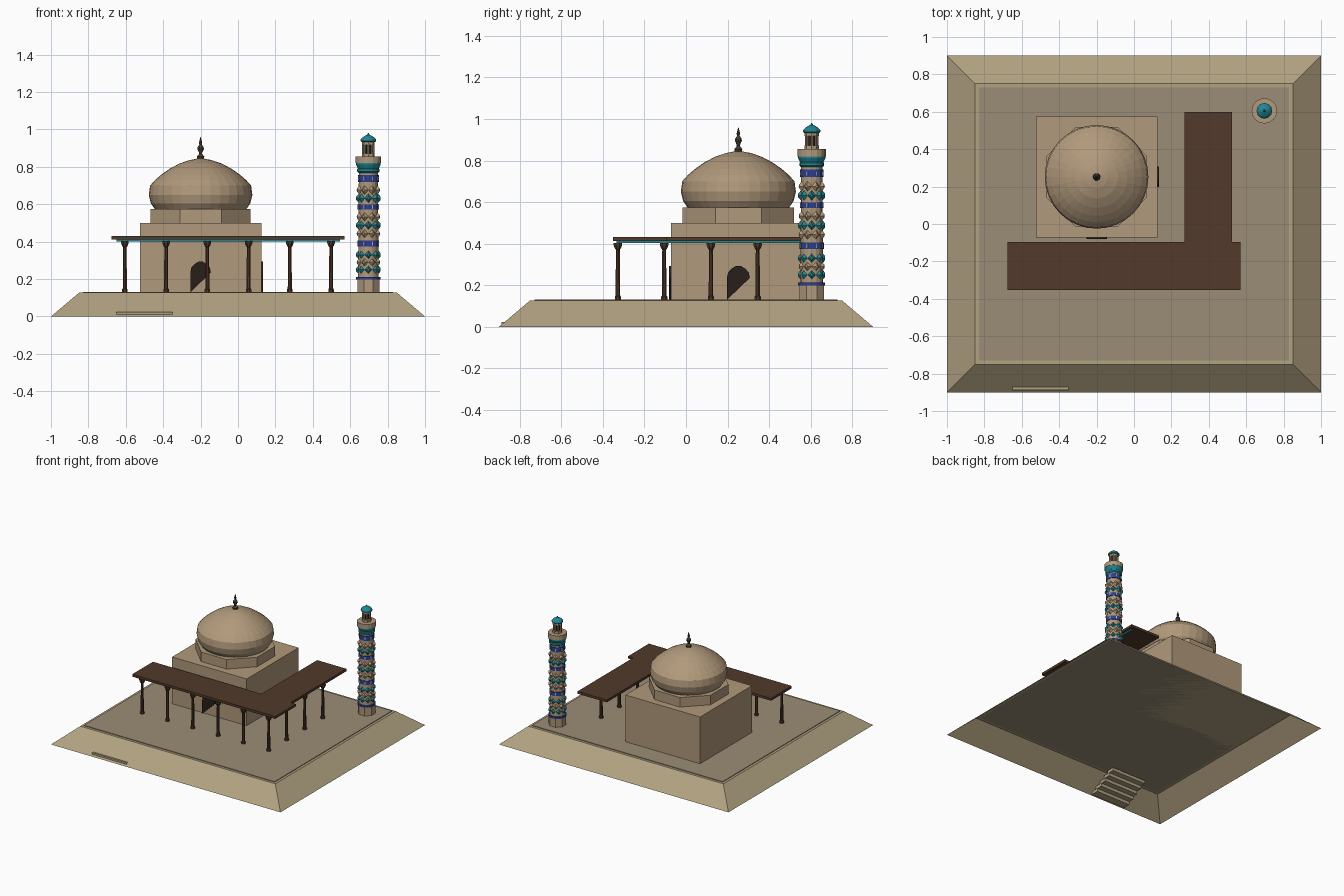
import bpy, bmesh
from math import sin, cos, pi
from mathutils import Matrix, Vector

if "Cube" in bpy.data.objects:
    bpy.data.objects.remove(bpy.data.objects["Cube"])


def mat(name, r, g, b):
    m = bpy.data.materials.new(name)
    m.diffuse_color = (r, g, b, 1)
    m.use_nodes = True
    m.node_tree.nodes["Principled BSDF"].inputs["Base Color"].default_value = m.diffuse_color
    return m


BRICK = mat("brick", .44, .32, .20)
EARTH = mat("earth", .44, .36, .22)
PAVING = mat("paving", .33, .27, .18)
WOOD = mat("wood", .085, .042, .024)
TEAL = mat("teal_tile", .015, .24, .29)
BLUE = mat("blue_tile", .025, .05, .30)
PALE = mat("pale_tile", .55, .55, .50)
DARK = mat("dark_opening", .02, .013, .01)
BRONZE = mat("bronze", .06, .05, .03)


def finish(name, bm, m):
    bmesh.ops.recalc_face_normals(bm, faces=bm.faces)
    me = bpy.data.meshes.new(name)
    bm.to_mesh(me)
    bm.free()
    me.materials.append(m)
    ob = bpy.data.objects.new(name, me)
    bpy.context.collection.objects.link(ob)
    return ob


def add_box(bm, x0, x1, y0, y1, z0, z1):
    M = Matrix.Translation(((x0 + x1) / 2, (y0 + y1) / 2, (z0 + z1) / 2))
    bmesh.ops.create_cube(bm, size=1, matrix=M @ Matrix.Diagonal((x1 - x0, y1 - y0, z1 - z0, 1)))


def box(name, m, *dims):
    bm = bmesh.new()
    add_box(bm, *dims)
    return finish(name, bm, m)


def lathe(name, m, x, y, profile, n, turn=0.0):
    """Revolve (radius, z) points into a closed faceted solid."""
    bm = bmesh.new()
    rings = [[bm.verts.new((x + r * cos(turn + 2 * pi * i / n), y + r * sin(turn + 2 * pi * i / n), z))
              for i in range(n)] for r, z in profile]
    for a, b in zip(rings, rings[1:]):
        for i in range(n):
            j = (i + 1) % n
            bm.faces.new((a[i], a[j], b[j], b[i]))
    bm.faces.new(rings[0][::-1])
    bm.faces.new(rings[-1])
    return finish(name, bm, m)


# Sloped platform, open underneath
bm = bmesh.new()
low = [bm.verts.new((x, y, 0)) for x, y in ((-1, -.9), (1, -.9), (1, .9), (-1, .9))]
top = [bm.verts.new((x, y, .127)) for x, y in ((-.85, -.75), (.85, -.75), (.85, .75), (-.85, .75))]
for i in range(4):
    j = (i + 1) % 4
    bm.faces.new((low[i], low[j], top[j], top[i]))
bm.faces.new(top)
finish("platform", bm, EARTH)
box("paving", PAVING, -.83, .83, -.73, .73, .127, .132)

# Entry steps, mostly sunk in the slope
bm = bmesh.new()
for i in range(5):
    y = -.887 + .044 * i
    add_box(bm, -.65, -.35, y, y + .06, .024 * i, .024 * (i + 1))
finish("entry_steps", bm, EARTH)

# Domed chamber
CX, CY = -.2, .252
box("chamber", BRICK, CX - .325, CX + .325, CY - .323, CY + .323, .13, .5)
lathe("drum", BRICK, CX, CY, [(.29, .5), (.29, .575)], 8, pi / 8)
lathe("dome", BRICK, CX, CY, [(.245, .575), (.266, .605), (.277, .65), (.27, .70), (.243, .73), (.208, .76),
                              (.165, .79), (.115, .817), (.06, .836), (.012, .845)], 32)
lathe("finial", BRONZE, CX, CY, [(.018, .84), (.020, .855), (.009, .868), (.008, .875), (.018, .895),
                                 (.016, .905), (.006, .92), (.009, .928), (.001, .96)], 10)

# Arched openings, cut diagonally at the foot
arch = [(-.055, .13), (.055, .235), (.05, .26), (.035, .278), (.012, .293), (-.012, .293),
        (-.035, .278), (-.05, .26), (-.055, .235)]


def opening(name, origin, along, out):
    bm = bmesh.new()
    f = bm.faces.new([bm.verts.new(Vector(origin) + Vector(along) * u + Vector((0, 0, z))) for u, z in arch])
    ext = bmesh.ops.extrude_face_region(bm, geom=[f])
    bmesh.ops.translate(bm, vec=Vector(out) * .008,
                        verts=[v for v in ext["geom"] if isinstance(v, bmesh.types.BMVert)])
    finish(name, bm, DARK)


opening("front_opening", (CX, CY - .325, 0), (1, 0, 0), (0, -1, 0))
opening("side_opening", (CX + .325, CY, 0), (0, 1, 0), (1, 0, 0))

# Veranda roofs, beams and posts
box("front_roof", WOOD, -.675, .57, -.352, -.095, .412, .431)
box("side_roof", WOOD, .27, .525, -.095, .60, .412, .431)
box("front_beam", TEAL, -.65, .545, -.335, -.32, .402, .412)
box("side_beam", TEAL, .493, .508, -.32, .57, .402, .412)
posts = [(-.605 + .2205 * i, -.328) for i in range(6)] + [(.4975, -.105 + .225 * i) for i in range(3)]
for x, y in posts:
    lathe("post", WOOD, x, y, [(.016, .13), (.016, .145), (.012, .15), (.010, .37), (.015, .376),
                               (.022, .392), (.022, .404)], 8, pi / 8)

# Minaret shaft
MX, MY = .697, .605
lathe("minaret_base", BRICK, MX, MY, [(.064, .13), (.064, .198)], 8, pi / 8)
lathe("minaret_shaft", BRICK, MX, MY, [(.055, .198), (.051, .77)], 16)
for z0, z1, r in ((.198, .212, .065), (.375, .405, .058), (.572, .598, .057), (.72, .757, .056)):
    lathe("blue_band", BLUE, MX, MY, [(r, z0), (r, z1)], 16)


def studs(name, m, z, w, h, turn, r=.050, depth=.015, sides=4):
    """Ring of eight tiles pointing outwards."""
    bm = bmesh.new()
    for i in range(8):
        M = (Matrix.Translation((MX, MY, z)) @ Matrix.Rotation(turn + i * pi / 4, 4, 'Z')
             @ Matrix.Translation((r + depth / 2, 0, 0)) @ Matrix.Rotation(pi / 2, 4, 'Y')
             @ Matrix.Diagonal((h, w, 1, 1)))
        bmesh.ops.create_cone(bm, cap_ends=True, segments=sides, radius1=1, radius2=.35, depth=depth, matrix=M)
    finish(name, m=m, bm=bm)


for k, z in enumerate((.25, .29, .33, .443, .488, .533, .632, .676)):
    studs("diamond_tiles", TEAL if k % 2 == 0 else BRICK, z, .02, .026, (k % 2) * pi / 8)
for z in (.39, .585, .738):
    bm = bmesh.new()
    for i in range(8):
        M = (Matrix.Translation((MX, MY, z)) @ Matrix.Rotation((i + .5) * pi / 4, 4, 'Z')
             @ Matrix.Translation((.056, 0, 0)) @ Matrix.Diagonal((.006, .007, .02, 1)))
        bmesh.ops.create_cube(bm, size=1, matrix=M)
    finish("pale_tiles", bm, PALE)

# Minaret balcony, lantern and cap
lathe("balcony_corbel", TEAL, MX, MY, [(.052, .768), (.060, .775), (.060, .788), (.056, .792),
                                       (.066, .812), (.066, .82)], 16)
lathe("balcony", BRICK, MX, MY, [(.068, .82), (.068, .855)], 16)
lathe("lantern_core", DARK, MX, MY, [(.022, .855), (.022, .935)], 8)
lathe("lantern_base", BRICK, MX, MY, [(.034, .855), (.034, .872)], 8)
lathe("lantern_ring", BRICK, MX, MY, [(.034, .918), (.034, .935)], 8)
for i in range(8):
    a = i * pi / 4
    lathe("lantern_post", BRICK, MX + .028 * cos(a), MY + .028 * sin(a), [(.006, .87), (.006, .92)], 6)
lathe("cap", TEAL, MX, MY, [(.036, .933), (.042, .938), (.041, .947), (.032, .957), (.018, .966),
                            (.007, .971), (.002, .98)], 12)
